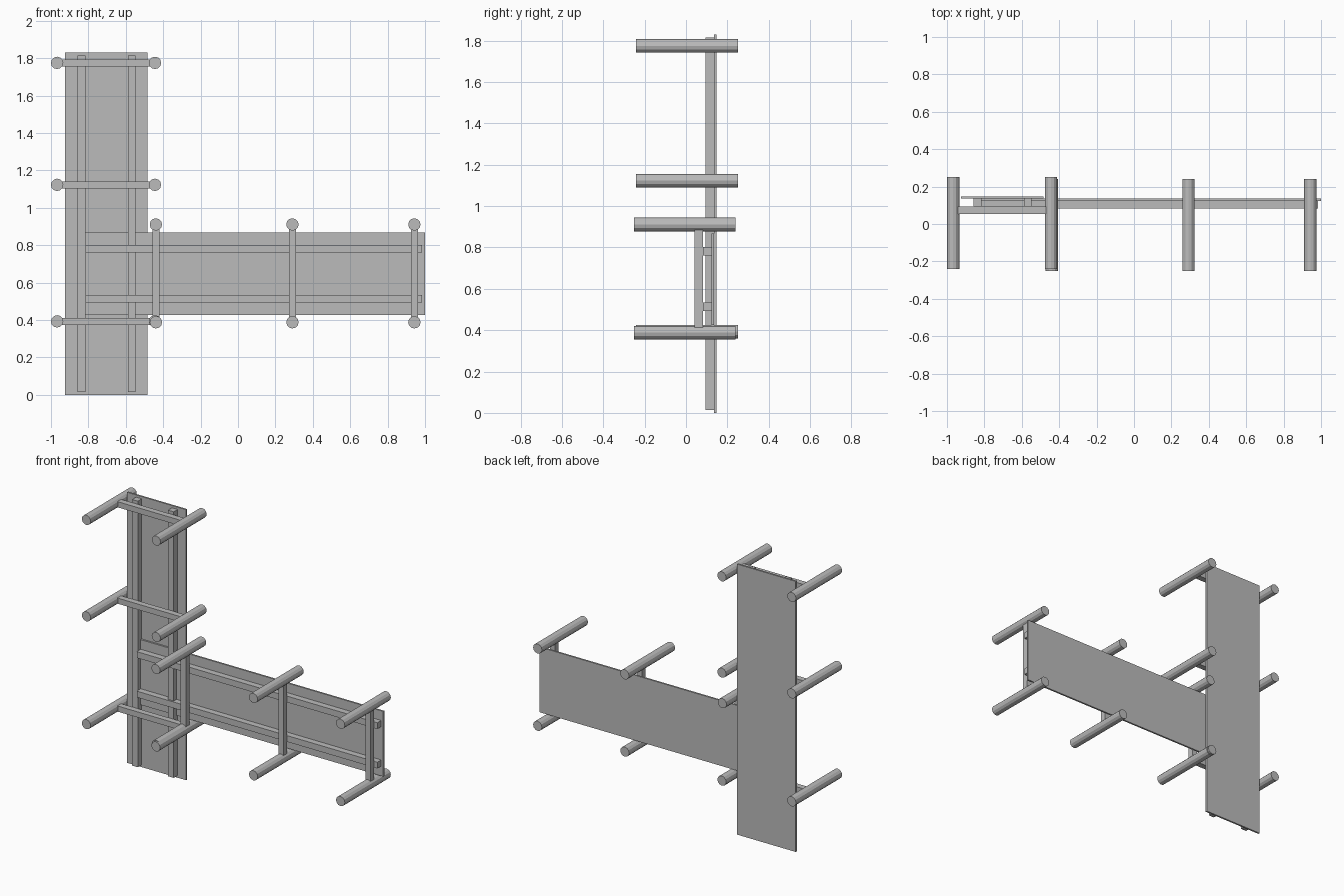
import bpy
import math
from mathutils import Vector

cube = bpy.data.objects.get("Cube")
if cube:
    bpy.data.objects.remove(cube, do_unlink=True)

grey = bpy.data.materials.new("neutral grey")
grey.use_nodes = True
grey.diffuse_color = (0.5, 0.5, 0.5, 1)
grey.node_tree.nodes["Principled BSDF"].inputs["Base Color"].default_value = (0.5, 0.5, 0.5, 1)


def box(name, x, y, z):
    """Box from (low, high) ranges on each axis."""
    low, high = (Vector(c) for c in zip(x, y, z))
    bpy.ops.mesh.primitive_cube_add(size=1, location=(low + high) / 2)
    ob = bpy.context.object
    ob.name = name
    ob.scale = high - low
    bpy.ops.object.transform_apply(location=False, rotation=False, scale=True)
    ob.data.materials.append(grey)


def peg(name, x, z, y):
    """Round peg running front to back."""
    bpy.ops.mesh.primitive_cylinder_add(
        vertices=12, radius=0.033, depth=y[1] - y[0],
        location=(x, sum(y) / 2, z), rotation=(math.pi / 2, 0, 0))
    ob = bpy.context.object
    ob.name = name
    ob.data.materials.append(grey)


def around(centre, half):
    return (centre - half, centre + half)


RAIL = 0.021   # half width of a rail
BAR = 0.019    # half width of a crossbar
INSET = 0.025  # crossbar end, measured from the peg centre

# Upright frame: panel, two rails, three crossbars with pegs
box("upright_panel", (-0.925, -0.484), (0.136, 0.148), (0, 1.83))
for side, x in (("right", -0.837), ("left", -0.568)):
    box(f"upright_rail_{side}", around(x, RAIL), (0.094, 0.136), (0.015, 1.815))
peg_x = (-0.967, -0.444)
for level, z in (("low", 0.393), ("middle", 1.123), ("high", 1.775)):
    box(f"upright_crossbar_{level}", (peg_x[0] + INSET, peg_x[1] - INSET),
        (0.054, 0.094), around(z, BAR))
    for side, x in zip(("right", "left"), peg_x):
        peg(f"upright_peg_{level}_{side}", x, z, (-0.241, 0.252))

# Sideways frame: the same parts turned, set slightly further forward
box("side_panel", (-0.83, 1.0), (0.124, 0.136), (0.426, 0.867))
for level, z in (("low", 0.514), ("high", 0.781)):
    box(f"side_rail_{level}", (-0.815, 0.985), (0.082, 0.124), around(z, RAIL))
peg_z = (0.388, 0.911)
for place, x in (("inner", -0.439), ("middle", 0.291), ("outer", 0.943)):
    box(f"side_crossbar_{place}", around(x, BAR), (0.042, 0.082),
        (peg_z[0] + INSET, peg_z[1] - INSET))
    for level, z in zip(("low", "high"), peg_z):
        peg(f"side_peg_{place}_{level}", x, z, (-0.252, 0.24))
